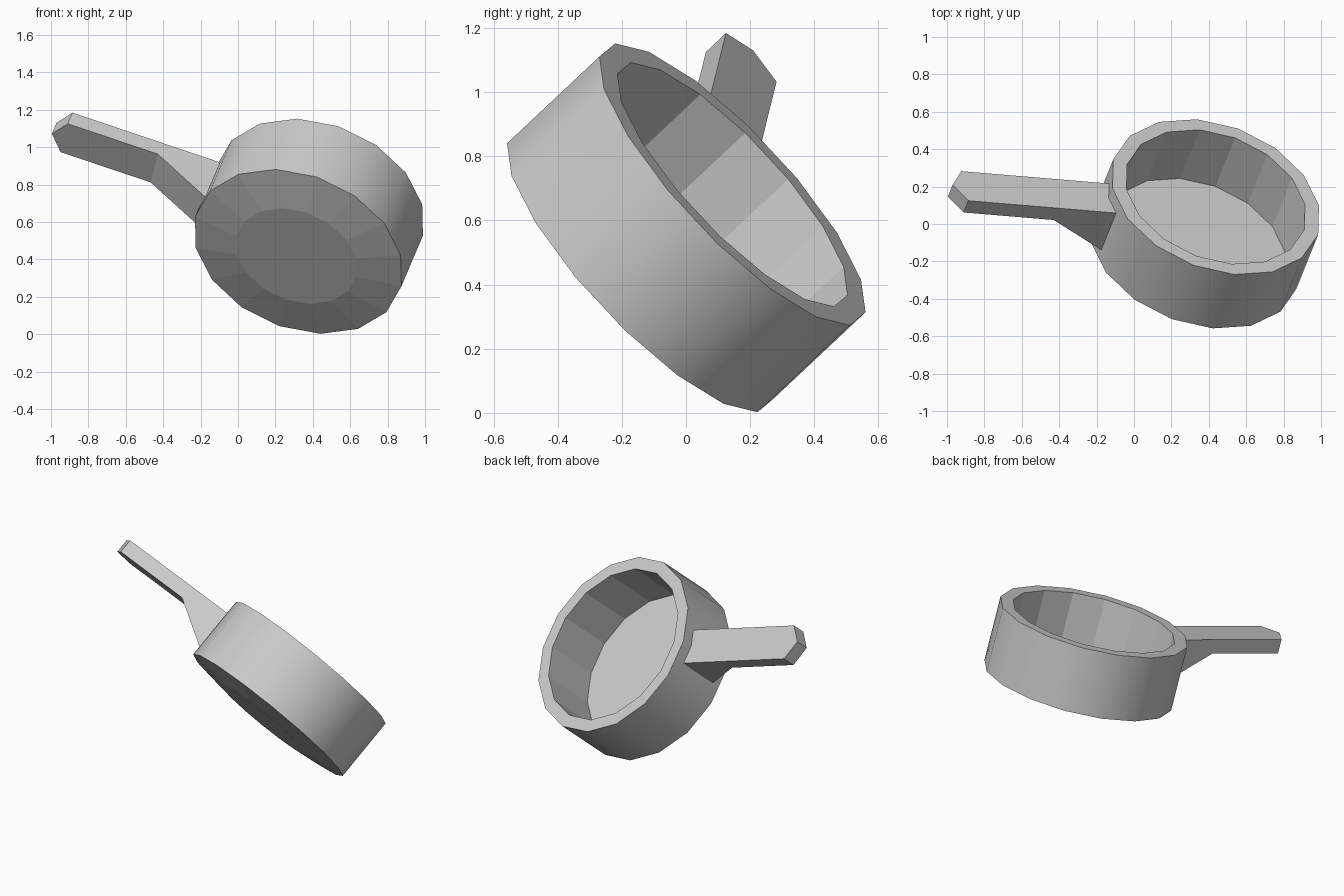
import bpy, bmesh, math
from mathutils import Vector, Matrix

cube = bpy.data.objects.get("Cube")
if cube:
    bpy.data.objects.remove(cube, do_unlink=True)

SIDES = 16

# One plain grey for everything
grey = bpy.data.materials.new("light_grey")
grey.use_nodes = True
colour = (0.6, 0.6, 0.6, 1.0)
grey.diffuse_color = colour
grey.node_tree.nodes["Principled BSDF"].inputs["Base Color"].default_value = colour

# Tilted frame: x along the handle, z along the pan axis, origin at the rim centre
up = Vector((0.28, 0.70, 0.658)).normalized()
out = Vector((-0.944, 0.079, 0.318))
out = (out - up * out.dot(up)).normalized()
side = up.cross(out)
frame = Matrix((out, side, up)).transposed().to_4x4()
frame.translation = Vector((0.437, 0.145, 0.7125))


def finish(bm, name):
    bmesh.ops.recalc_face_normals(bm, faces=bm.faces)
    mesh = bpy.data.meshes.new(name)
    bm.to_mesh(mesh)
    bm.free()
    mesh.materials.append(grey)
    obj = bpy.data.objects.new(name, mesh)
    bpy.context.collection.objects.link(obj)
    obj.matrix_world = frame
    return obj


def lathe(name, profile, smooth_bands):
    """Spin (radius, height) rings, cap both ends, smooth the chosen bands."""
    bm = bmesh.new()
    rings = []
    for r, z in profile:
        rings.append([bm.verts.new((r * math.cos(a), r * math.sin(a), z))
                      for a in (math.tau * i / SIDES for i in range(SIDES))])
    for band, (lo, hi) in enumerate(zip(rings, rings[1:])):
        for i in range(SIDES):
            j = (i + 1) % SIDES
            face = bm.faces.new((lo[i], lo[j], hi[j], hi[i]))
            face.smooth = band in smooth_bands
    bm.faces.new(rings[0])
    bm.faces.new(rings[-1])
    bm.normal_update()
    for e in bm.edges:
        e.smooth = e.calc_face_angle(0) < math.radians(30)
    return finish(bm, name)


def extrude_outline(bm, points, offset):
    """Solid made by sweeping a flat outline along an offset."""
    face = bm.faces.new([bm.verts.new(p) for p in points])
    new = bmesh.ops.extrude_face_region(bm, geom=[face])["geom"]
    bmesh.ops.translate(bm, vec=offset,
                        verts=[v for v in new if isinstance(v, bmesh.types.BMVert)])


# Pan: domed base, smooth outer wall, flat rim, faceted inner wall, floor
lathe("pan", [(0.34, -0.449), (0.584, -0.412), (0.584, 0.0),
              (0.505, 0.0), (0.505, -0.372)], smooth_bands={1})

# Handle: flat bar with a pointed end
HALF, TOP, LOW = 0.111, -0.074, -0.164
bm = bmesh.new()
extrude_outline(bm, [(0.54, -HALF, TOP), (1.398, -HALF, TOP), (1.467, 0, TOP),
                     (1.398, HALF, TOP), (0.54, HALF, TOP)], (0, 0, LOW - TOP))
finish(bm, "handle")

# Gusset: sloping brace under the handle root
bm = bmesh.new()
extrude_outline(bm, [(0.54, -HALF, LOW), (0.888, -HALF, LOW), (0.54, -HALF, -0.37)],
                (0, 2 * HALF, 0))
finish(bm, "handle_brace")
